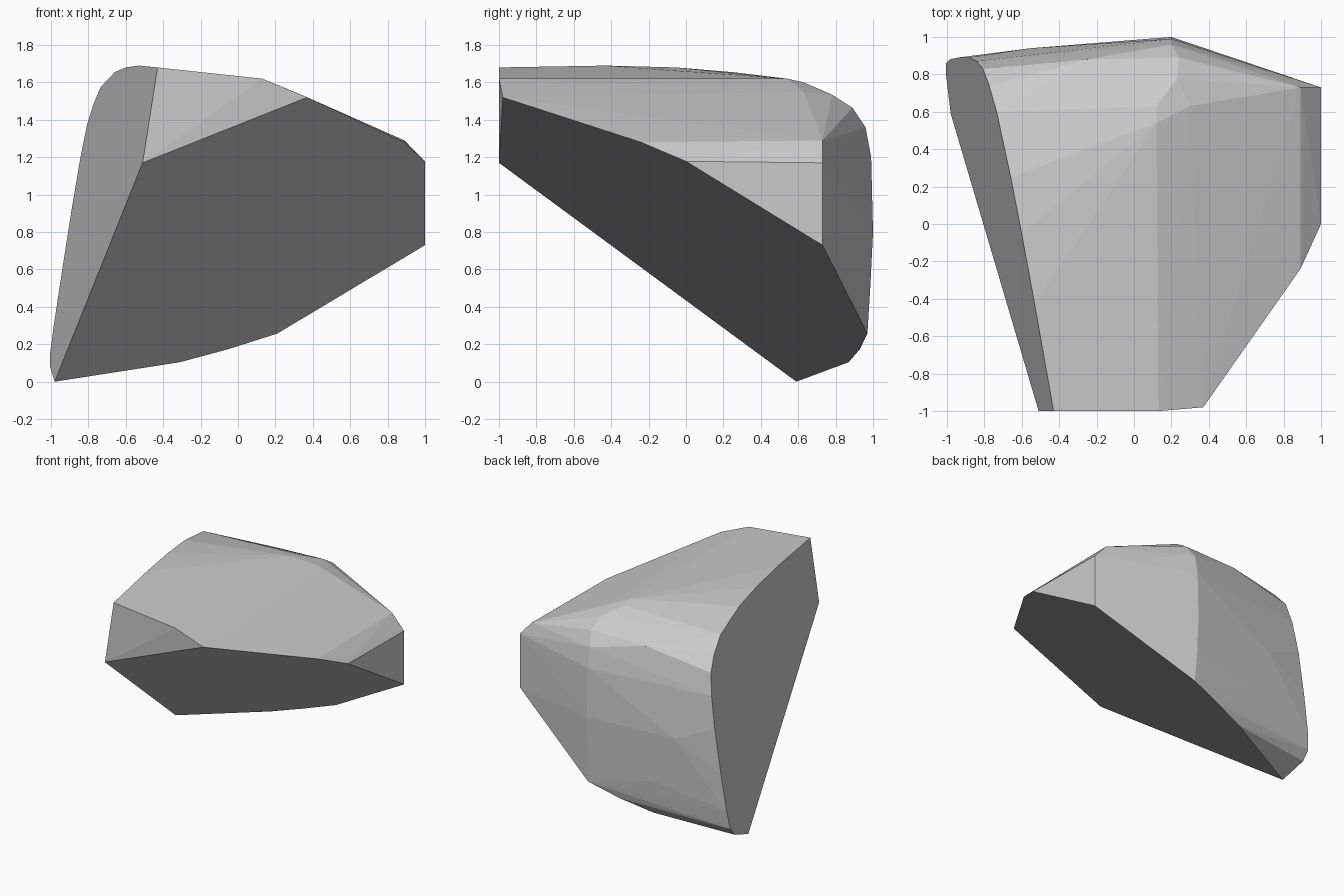
import bpy, bmesh

if "Cube" in bpy.data.objects:
    bpy.data.objects.remove(bpy.data.objects["Cube"])


def under_z(x, y):
    """Height of the flat sloping underside."""
    return 1.17 + 0.412 * (x + 0.51) - 0.614 * (y + 1)


def side_x(y, z):
    """Position of the flat cut on the left side."""
    return -0.51 - 0.18 * (y + 1) + 0.157 * (z - 1.17)


# Outline of the underside, seen from above
under = [(-0.51, -1), (0.37, -0.98), (0.89, -0.24), (1, 0), (1, 0.73),
         (0.21, 0.97), (-0.05, 0.93), (-0.31, 0.87), (-0.98, 0.59)]
# Outline of the left cut, seen from the side
side = [(0.80, 0.08), (0.86, 0.15), (0.88, 0.3), (0.89, 0.6), (0.89, 0.95),
        (0.87, 1.2), (0.83, 1.37), (0.74, 1.48), (0.6, 1.575), (0.25, 1.655),
        (-0.05, 1.68), (-0.43, 1.69), (-1, 1.68)]
# Top ridge, right shoulder and rounded back
body = [(0.13, -1, 1.62), (0.12, 0.54, 1.62), (0.12, 0.63, 1.6),
        (0.30, 0.63, 1.55), (0.23, 0.78, 1.535), (0.24, 0.89, 1.465),
        (0.2, 0.96, 1.36), (0.2, 0.99, 1.2), (0.2, 1.0, 0.8),
        (0.2, 0.985, 0.5), (0.89, 0.73, 1.29), (1, 0.73, 1.17),
        (-0.55, 0.94, 0.8), (-0.25, 0.88, 1.46), (-0.35, 0.94, 0.4)]

points = [(x, y, under_z(x, y)) for x, y in under]
points += [(side_x(y, z), y, z) for y, z in side]
points += body

# Rock: convex hull of its corner points, flat shaded
bm = bmesh.new()
for p in points:
    bm.verts.new(p)
hull = bmesh.ops.convex_hull(bm, input=bm.verts[:])
loose = {v for v in hull["geom_interior"] + hull["geom_unused"]
         if isinstance(v, bmesh.types.BMVert)}
bmesh.ops.delete(bm, geom=list(loose), context='VERTS')
bmesh.ops.dissolve_limit(bm, angle_limit=0.02, verts=bm.verts[:], edges=bm.edges[:])
bmesh.ops.recalc_face_normals(bm, faces=bm.faces[:])

mesh = bpy.data.meshes.new("rock")
bm.to_mesh(mesh)
bm.free()
rock = bpy.data.objects.new("rock", mesh)
bpy.context.collection.objects.link(rock)

# Stone colour
stone = bpy.data.materials.new("stone_grey")
stone.diffuse_color = (0.6, 0.6, 0.6, 1)
stone.use_nodes = True
stone.node_tree.nodes["Principled BSDF"].inputs["Base Color"].default_value = stone.diffuse_color
mesh.materials.append(stone)
